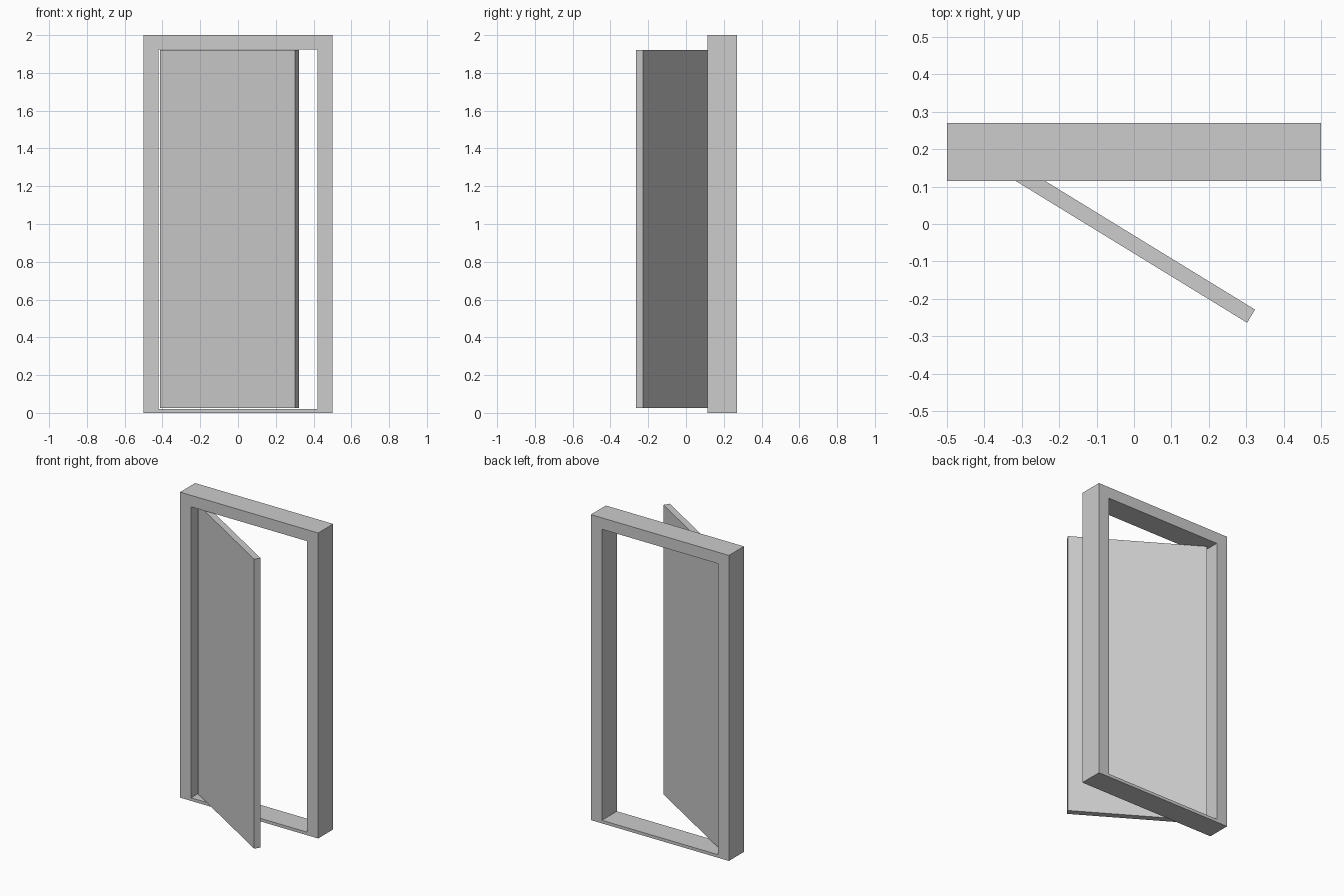
import bpy
import bmesh
from math import radians
from mathutils import Matrix

cube = bpy.data.objects.get("Cube")
if cube:
    bpy.data.objects.remove(cube, do_unlink=True)

# Single flat colour
grey = bpy.data.materials.new("light_grey")
grey.use_nodes = True
colour = (0.604, 0.604, 0.604, 1)
grey.diffuse_color = colour
grey.node_tree.nodes["Principled BSDF"].inputs["Base Color"].default_value = colour


def add_object(name, bm):
    bmesh.ops.recalc_face_normals(bm, faces=bm.faces)
    mesh = bpy.data.meshes.new(name)
    bm.to_mesh(mesh)
    bm.free()
    mesh.materials.append(grey)
    obj = bpy.data.objects.new(name, mesh)
    bpy.context.collection.objects.link(obj)
    return obj


def rectangle(bm, x, y, z0, z1):
    corners = ((-x, z0), (x, z0), (x, z1), (-x, z1))
    return [bm.verts.new((cx, y, cz)) for cx, cz in corners]


# Door frame: a rectangular ring extruded through the wall depth
bm = bmesh.new()
outer = rectangle(bm, 0.5, 0.115, 0, 2)
inner = rectangle(bm, 0.42, 0.115, 0.02, 1.925)
for i in range(4):
    j = (i + 1) % 4
    bm.faces.new((outer[i], outer[j], inner[j], inner[i]))
ring = bmesh.ops.extrude_face_region(bm, geom=bm.faces[:], use_keep_orig=True)
back = [v for v in ring["geom"] if isinstance(v, bmesh.types.BMVert)]
bmesh.ops.translate(bm, verts=back, vec=(0, 0.155, 0))
add_object("door_frame", bm)

# Door panel: origin on its hinge corner, swung open towards the front
width, thickness, bottom, top = 0.84, 0.041, 0.025, 1.92
bm = bmesh.new()
bmesh.ops.create_cube(bm, size=1, matrix=Matrix.Translation(
    (width / 2, thickness / 2, (top - bottom) / 2))
    @ Matrix.Diagonal((width, thickness, top - bottom, 1)))
panel = add_object("door_panel", bm)
panel.location = (-0.414, 0.175, bottom)
panel.rotation_euler.z = radians(-31.5)
